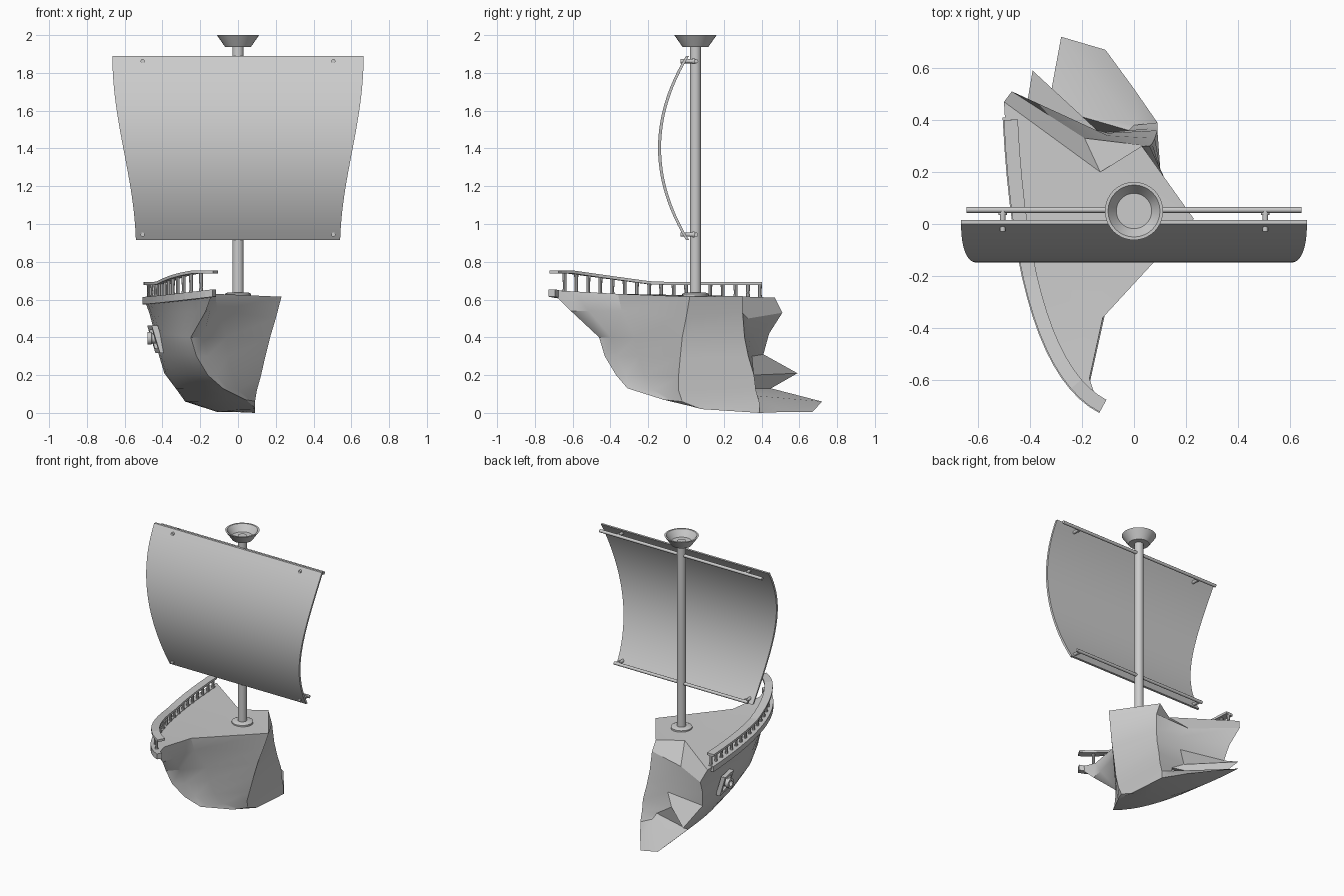
import bpy, bmesh, math
from mathutils import Vector as V

if "Cube" in bpy.data.objects:
    bpy.data.objects.remove(bpy.data.objects["Cube"])


def make(name, verts, faces, smooth=None):
    me = bpy.data.meshes.new(name)
    bm = bmesh.new()
    vs = [bm.verts.new(v) for v in verts]
    for f in faces:
        bm.faces.new([vs[i] for i in f])
    bmesh.ops.triangulate(bm, faces=[f for f in bm.faces if len(f.verts) > 4])
    bmesh.ops.recalc_face_normals(bm, faces=bm.faces)
    bm.to_mesh(me)
    bm.free()
    ob = bpy.data.objects.new(name, me)
    bpy.context.collection.objects.link(ob)
    if smooth:
        bpy.ops.object.select_all(action='DESELECT')
        ob.select_set(True)
        bpy.context.view_layer.objects.active = ob
        bpy.ops.object.shade_smooth_by_angle(angle=math.radians(smooth))
    return ob


def loft(name, rings, smooth=None):
    n = len(rings[0])
    faces = [[0 + i for i in range(n)], [(len(rings) - 1) * n + i for i in range(n)]]
    for r in range(len(rings) - 1):
        for i in range(n):
            j = (i + 1) % n
            faces.append([r * n + i, r * n + j, (r + 1) * n + j, (r + 1) * n + i])
    return make(name, [v for ring in rings for v in ring], faces, smooth)


def turned(name, profile, origin, axis='Z', n=24):
    # circular rings (radius, height) along an axis
    rings = []
    for r, h in profile:
        ring = []
        for k in range(n):
            a = 2 * math.pi * k / n
            c, s = r * math.cos(a), r * math.sin(a)
            p = {'X': (h, c, s), 'Y': (c, h, s), 'Z': (c, s, h)}[axis]
            ring.append(V(origin) + V(p))
        rings.append(ring)
    return loft(name, rings, 35)


# Wrecked hull: eight levels from deck down to keel
stem = [(-.13, -.72, .65), (-.17, -.61, .54), (-.25, -.46, .40), (-.22, -.43, .30),
        (-.16, -.37, .20), (-.08, -.31, .13), (.04, -.12, .07), (.09, .05, .03)]
stern = [(-.50, .47, .61), (-.47, .51, .53), (-.44, .44, .42), (-.42, .41, .31),
         (-.39, .59, .21), (-.33, .45, .13), (-.28, .72, .06), (-.11, .67, .005)]
inner = [(-.13, .20, .62), (-.19, .33, .50), (-.10, .34, .40), (-.10, .35, .30),
         (-.13, .35, .20), (-.02, .36, .13), (0, .38, .09), (.0, .52, .005)]
corner = [(.03, .30, .62), (.06, .30, .53), (.07, .31, .40), (.08, .33, .30),
          (.09, .36, .20), (.09, .37, .12), (.09, .39, .05), (.09, .39, .0)]
tip = [(.23, .02, .615), (.20, 0, .50), (.17, -.02, .40), (.145, -.03, .30),
       (.12, -.04, .19), (.10, -.04, .12), (.09, -.02, .06), (.09, .08, .02)]
breach = [(-.12, -.36, .63), (-.11, -.34, .54), (-.06, -.27, .40), (-.05, -.25, .30),
          (-.03, -.22, .20), (.0, -.17, .12), (.07, -.07, .065), (.09, .065, .025)]


def side(level, t):
    a, b = V(stem[level]), V(stern[level])
    c = V((b.x + .04, a.y + .17, b.z))
    return a * (1 - t) ** 2 + c * 2 * t * (1 - t) + b * t * t


rings = []
for L in range(8):
    ring = [side(L, k / 10) for k in range(11)]
    bow_notch = V(stem[L]).lerp(V(breach[L]), .35)
    if L == 0:
        bow_notch.x -= .045
    rings.append(ring + [V(p[L]) for p in (inner, corner, tip, breach)] + [bow_notch])
loft("broken_hull", rings, 28)


# Strips that follow the ship's side: inward offset range and height range
def inward(t):
    d = side(0, min(t + .02, 1)) - side(0, max(t - .02, 0))
    return V((-d.y, d.x, 0)).normalized() * -1 if d.y < 0 else V((d.y, -d.x, 0)).normalized()


def rail_z(y):
    f = min(max((-.18 - y) / .45, 0), 1)
    return .678 + .06 * f


def strip(name, t0, t1, o0, o1, z0, z1, base):
    rs = []
    for k in range(17):
        t = t0 + (t1 - t0) * k / 16
        p, n = side(0, t), inward(t)
        b = base(p)
        rs.append([V(((p + n * o).x, (p + n * o).y, b + z))
                   for o, z in ((o0, z0), (o1, z0), (o1, z1), (o0, z1))])
    loft(name, rs)


strip("gunwale", .0, .97, -.008, .03, -.035, .004, lambda p: p.z)
strip("top_rail", .0, .965, -.004, .05, 0, .016, lambda p: rail_z(p.y))

# Balusters
for k in range(17):
    y = -.66 + k * 1.05 / 16
    t = min((i / 400 for i in range(401)), key=lambda q: abs(side(0, q).y - y))
    p = side(0, t) + inward(t) * .024
    turned(f"baluster_{k}", [(.012, p.z - .01), (.009, p.z + .025), (.011, rail_z(p.y) + .004)],
           (p.x, p.y, 0), n=8)

# Gun port frame and cannon on the port side
lean = .3
for name, dy, dz, hy, hz in (("top", 0, .06, .065, .012), ("bottom", 0, -.06, .065, .012),
                             ("left", -.055, 0, .012, .07), ("right", .055, 0, .012, .07)):
    rs = []
    for dx in (-.012, .02):
        rs.append([(-.435 + dx - lean * (dz + sz * hz) - .18 * (dy + sy * hy),
                    .175 + dy + sy * hy, .39 + dz + sz * hz)
                   for sy, sz in ((-1, -1), (1, -1), (1, 1), (-1, 1))])
    loft("gun_port_" + name, rs)
turned("cannon", [(.028, .1), (.028, .025), (.034, .022), (.034, 0), (.02, 0), (.02, .04)],
       (-.48, .175, .395), 'X', 16)

# Mast, collar and lookout
turned("mast", [(.03, .6), (.03, 1.96)], (0, .05, 0))
turned("mast_collar", [(.07, .6), (.07, .63), (.055, .637)], (0, .05, 0))
turned("lookout", [(.068, 1.937), (.112, 2.0), (.1, 2.0), (.068, 1.955)], (0, .05, 0), n=32)

# Billowing sail
NZ, NX = 24, 1
rings = []
for k in range(NZ + 1):
    u = k / NZ
    z = .915 + .975 * u
    w = .54 + .125 * (.5 - .5 * math.cos(math.pi * min(1, u * .95 + .05)))
    y = .008 - .148 * (1 - (2 * u - 1) ** 2)
    rings.append([(-w, y - .008, z), (w, y - .008, z), (w, y + .008, z), (-w, y + .008, z)])
loft("sail", rings, 30)

# Yards and the pegs that hold the sail
for tag, z, w in (("upper", 1.862, .645), ("lower", .944, .53)):
    turned(tag + "_yard", [(.011, -w), (.011, w)], (0, .054, z), 'X', 12)
    for s in (-1, 1):
        turned(f"{tag}_peg_{s}", [(.011, -.028), (.011, .056)], (s * .505, 0, z), 'Y', 12)
        turned(f"{tag}_block_{s}", [(.016, .035), (.016, .045)], (s * .505, 0, z), 'Y', 12)
